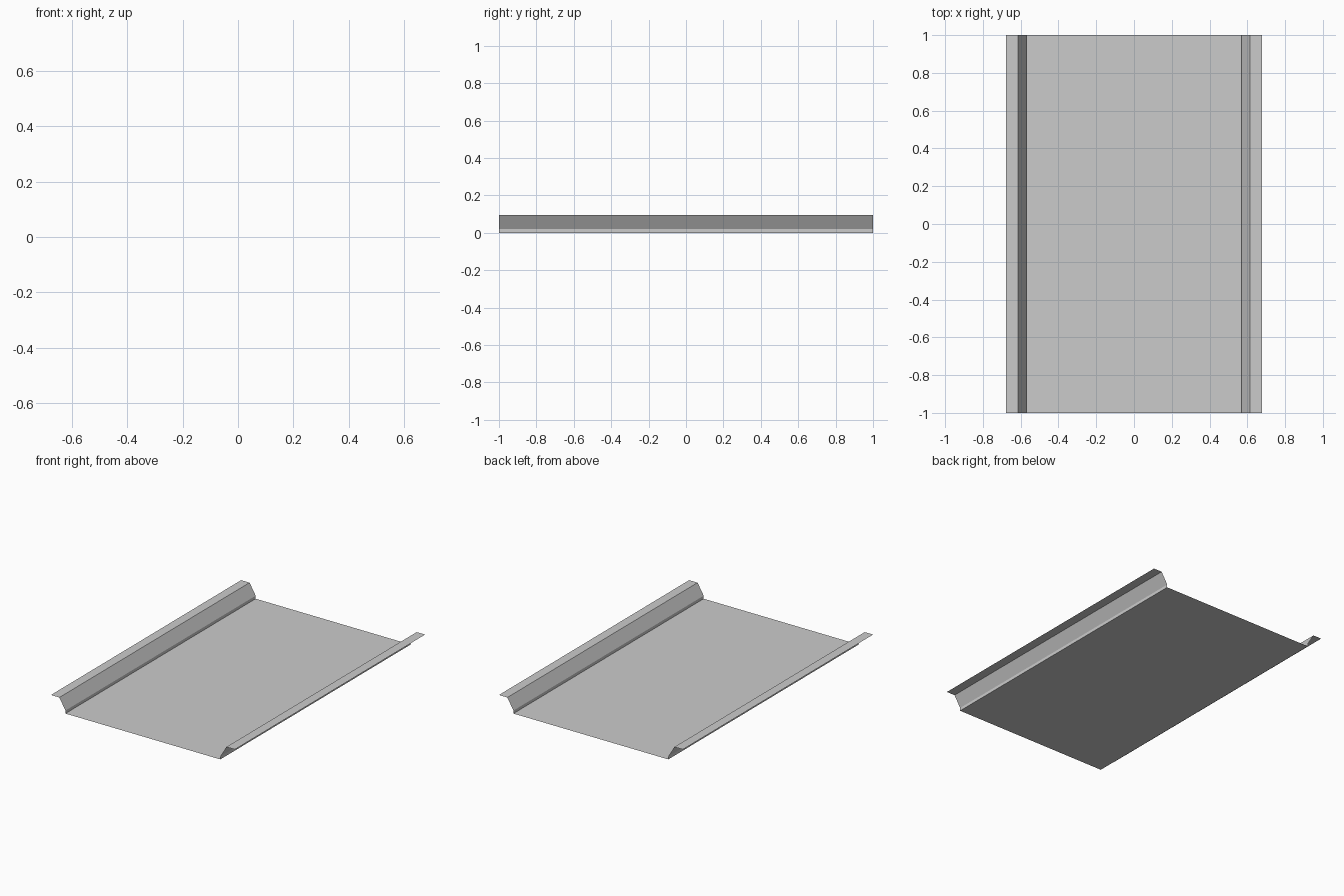
import bpy, bmesh

if "Cube" in bpy.data.objects:
    bpy.data.objects.remove(bpy.data.objects["Cube"])

# Half cross-section of the folded sheet (x, z): floor edge, wall crease, wall top, flange tip
half = [(0.57, 0.0), (0.57, 0.02), (0.615, 0.095), (0.677, 0.095)]
profile = [(-x, z) for x, z in reversed(half)] + half

# Folded sheet panel: open profile swept along y
bm = bmesh.new()
front = [bm.verts.new((x, -1, z)) for x, z in profile]
edges = [bm.edges.new(pair) for pair in zip(front, front[1:])]
swept = bmesh.ops.extrude_edge_only(bm, edges=edges)["geom"]
bmesh.ops.translate(bm, vec=(0, 2, 0),
                    verts=[g for g in swept if isinstance(g, bmesh.types.BMVert)])
for f in bm.faces:
    f.normal_update()
    if f.normal.z < -1e-6:
        f.normal_flip()
bmesh.ops.recalc_face_normals(bm, faces=bm.faces)
bm.faces.ensure_lookup_table()
floor = min(bm.faces, key=lambda f: f.calc_center_median().length)
if floor.normal.z < 0:
    bmesh.ops.reverse_faces(bm, faces=bm.faces)

mesh = bpy.data.meshes.new("folded_sheet_panel")
bm.to_mesh(mesh)
bm.free()
panel = bpy.data.objects.new("folded_sheet_panel", mesh)
bpy.context.collection.objects.link(panel)
